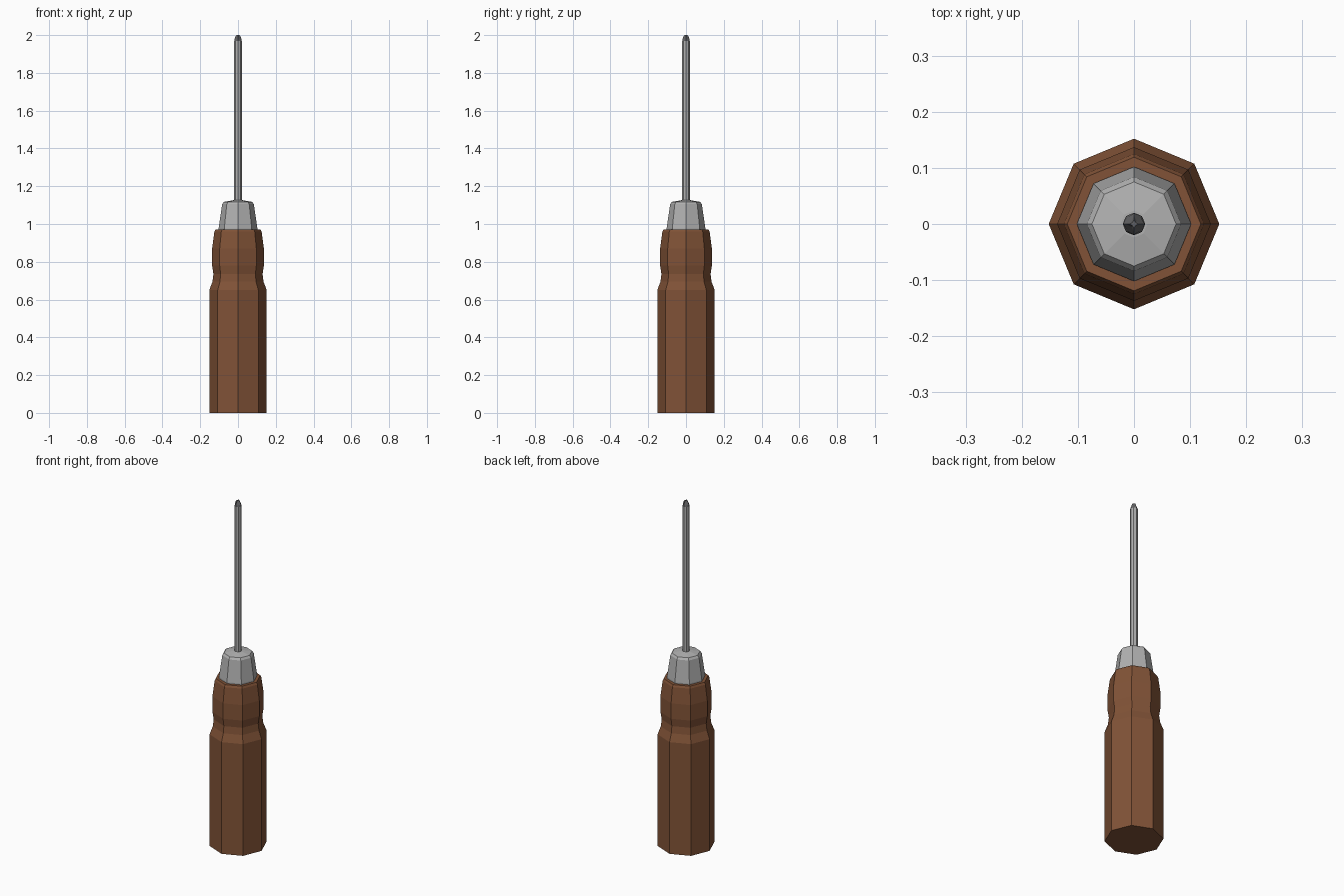
import bpy, bmesh, math

if "Cube" in bpy.data.objects:
    bpy.data.objects.remove(bpy.data.objects["Cube"])

SIDES = 8


def material(name, rgb):
    m = bpy.data.materials.new(name)
    m.diffuse_color = (*rgb, 1)
    m.use_nodes = True
    m.node_tree.nodes["Principled BSDF"].inputs["Base Color"].default_value = m.diffuse_color
    return m


brown = material("brown wood", (0.22, 0.086, 0.038))
steel = material("light steel", (0.44, 0.44, 0.44))
dark = material("dark steel", (0.12, 0.12, 0.125))


def turned(name, rings, mat):
    """Stack octagonal rings (z, corner radius, optional radius of alternate corners)."""
    bm = bmesh.new()
    loops = []
    for z, r, *alt in rings:
        radii = (r, alt[0] if alt else r)
        loops.append([bm.verts.new((radii[i % 2] * math.cos(math.tau * i / SIDES),
                                    radii[i % 2] * math.sin(math.tau * i / SIDES), z))
                      for i in range(SIDES)])
    for a, b in zip(loops, loops[1:]):
        for i in range(SIDES):
            j = (i + 1) % SIDES
            bm.faces.new((a[i], a[j], b[j], b[i]))
    bm.faces.new(loops[0][::-1])
    bm.faces.new(loops[-1])
    bmesh.ops.recalc_face_normals(bm, faces=bm.faces)
    mesh = bpy.data.meshes.new(name)
    bm.to_mesh(mesh)
    bm.free()
    mesh.materials.append(mat)
    ob = bpy.data.objects.new(name, mesh)
    bpy.context.collection.objects.link(ob)
    return ob


# Wooden grip with a waisted finger groove
turned("handle", [(0, 0.152), (0.65, 0.152), (0.695, 0.135), (0.735, 0.13),
                  (0.78, 0.137), (0.87, 0.137), (0.96, 0.125), (0.972, 0.119)], brown)

# Metal collar with a shallow conical top
turned("collar", [(0.96, 0.102), (0.98, 0.102), (1.105, 0.084),
                  (1.117, 0.075), (1.126, 0.024)], steel)

# Slim shaft
turned("shaft", [(1.11, 0.02), (1.968, 0.02)], steel)

# Fluted cross-head tip
turned("cross_tip", [(1.968, 0.02), (1.978, 0.019, 0.016),
                     (1.992, 0.014, 0.007), (2.0, 0.008, 0.004)], dark)
